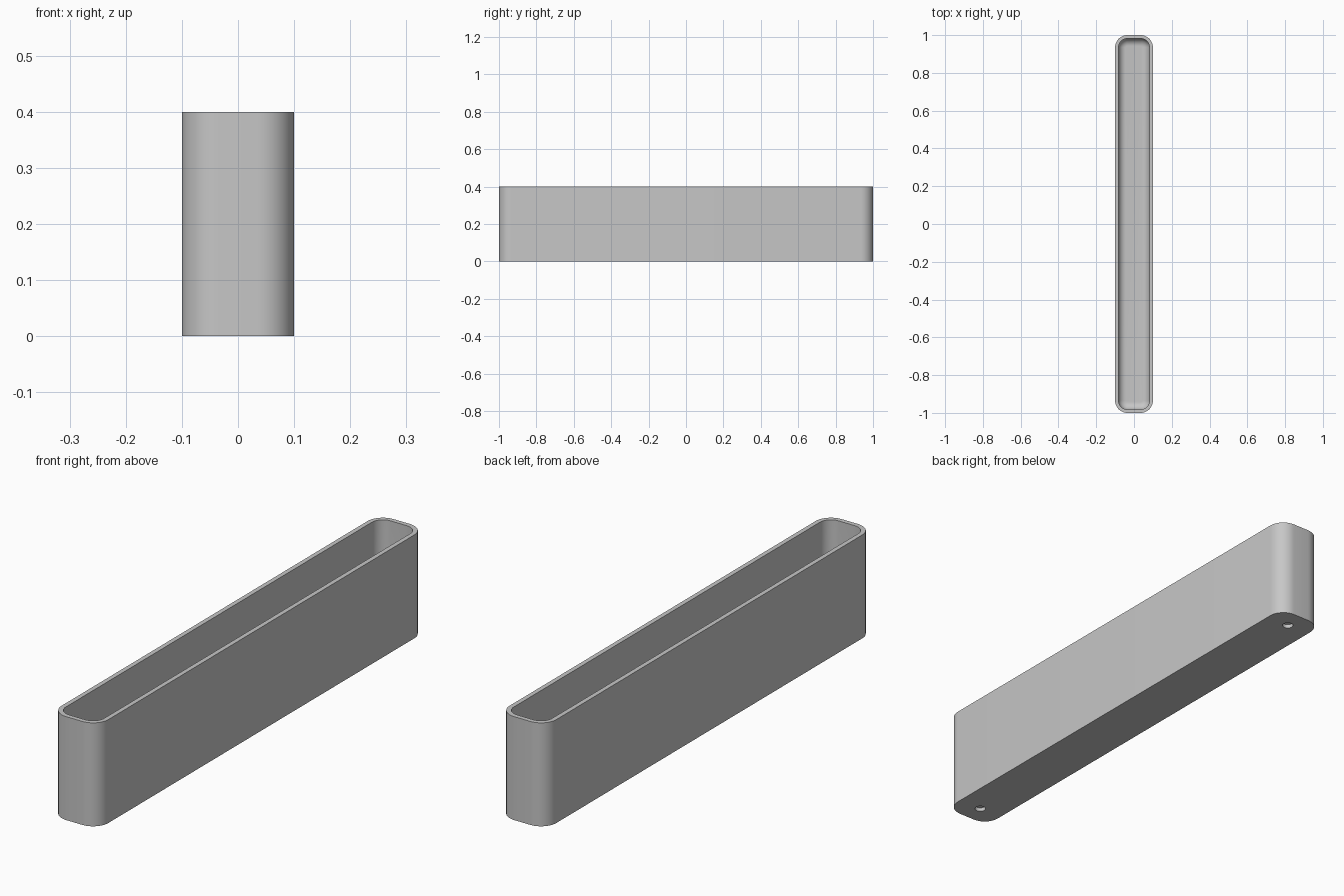
import bpy
import bmesh
from math import pi, cos, sin, radians

cube = bpy.data.objects.get("Cube")
if cube:
    bpy.data.objects.remove(cube, do_unlink=True)

# Main dimensions
HALF_X, HALF_Y, HEIGHT = 0.1, 1.0, 0.4
CORNER, WALL, FLOOR, FILLET = 0.065, 0.018, 0.03, 0.04
HOLE_Y, HOLE_R, HOLE_DEPTH = 0.92, 0.02, 0.015
STEPS = 10

grey = bpy.data.materials.new("plain grey")
grey.use_nodes = True
colour = (0.57, 0.57, 0.57, 1)
grey.diffuse_color = colour
grey.node_tree.nodes["Principled BSDF"].inputs["Base Color"].default_value = colour


def ring(bm, inset, z):
    """Rounded rectangle of vertices, moved inward by inset."""
    r = CORNER - inset
    cx, cy = HALF_X - CORNER, HALF_Y - CORNER
    verts = []
    for i, (sx, sy) in enumerate([(1, 1), (-1, 1), (-1, -1), (1, -1)]):
        for k in range(STEPS + 1):
            a = (i + k / STEPS) * pi / 2
            verts.append(bm.verts.new((sx * cx + r * cos(a), sy * cy + r * sin(a), z)))
    return verts


# Tray: outer wall, rim, inner wall and rounded inner floor edge
bm = bmesh.new()
profile = [(0, 0), (0, HEIGHT), (WALL, HEIGHT)]
for k in range(STEPS + 1):
    a = k / STEPS * pi / 2
    profile.append((WALL + FILLET * (1 - cos(a)), FLOOR + FILLET * (1 - sin(a))))
rings = [ring(bm, inset, z) for inset, z in profile]
for low, high in zip(rings, rings[1:]):
    for i in range(len(low)):
        j = (i + 1) % len(low)
        bm.faces.new((low[i], low[j], high[j], high[i]))
bm.faces.new(rings[0][::-1])
bm.faces.new(rings[-1])
mesh = bpy.data.meshes.new("tray")
bm.to_mesh(mesh)
bm.free()
mesh.materials.append(grey)
tray = bpy.data.objects.new("tray", mesh)
bpy.context.collection.objects.link(tray)

# Blind mounting holes in the underside
for side, y in (("front", -HOLE_Y), ("back", HOLE_Y)):
    bpy.ops.mesh.primitive_cylinder_add(vertices=32, radius=HOLE_R,
                                        depth=2 * HOLE_DEPTH, location=(0, y, 0))
    cutter = bpy.context.object
    cutter.name = side + "_hole_cutter"
    cutter.data.materials.append(grey)
    cutter.hide_render = True
    bpy.ops.object.select_all(action="DESELECT")
    tray.select_set(True)
    bpy.context.view_layer.objects.active = tray
    cut = tray.modifiers.new(side + "_hole", "BOOLEAN")
    cut.operation = "DIFFERENCE"
    cut.solver = "EXACT"
    cut.object = cutter
    bpy.ops.object.modifier_apply(modifier=cut.name)
    bpy.data.objects.remove(cutter, do_unlink=True)

bpy.ops.object.shade_smooth_by_angle(angle=radians(30))
